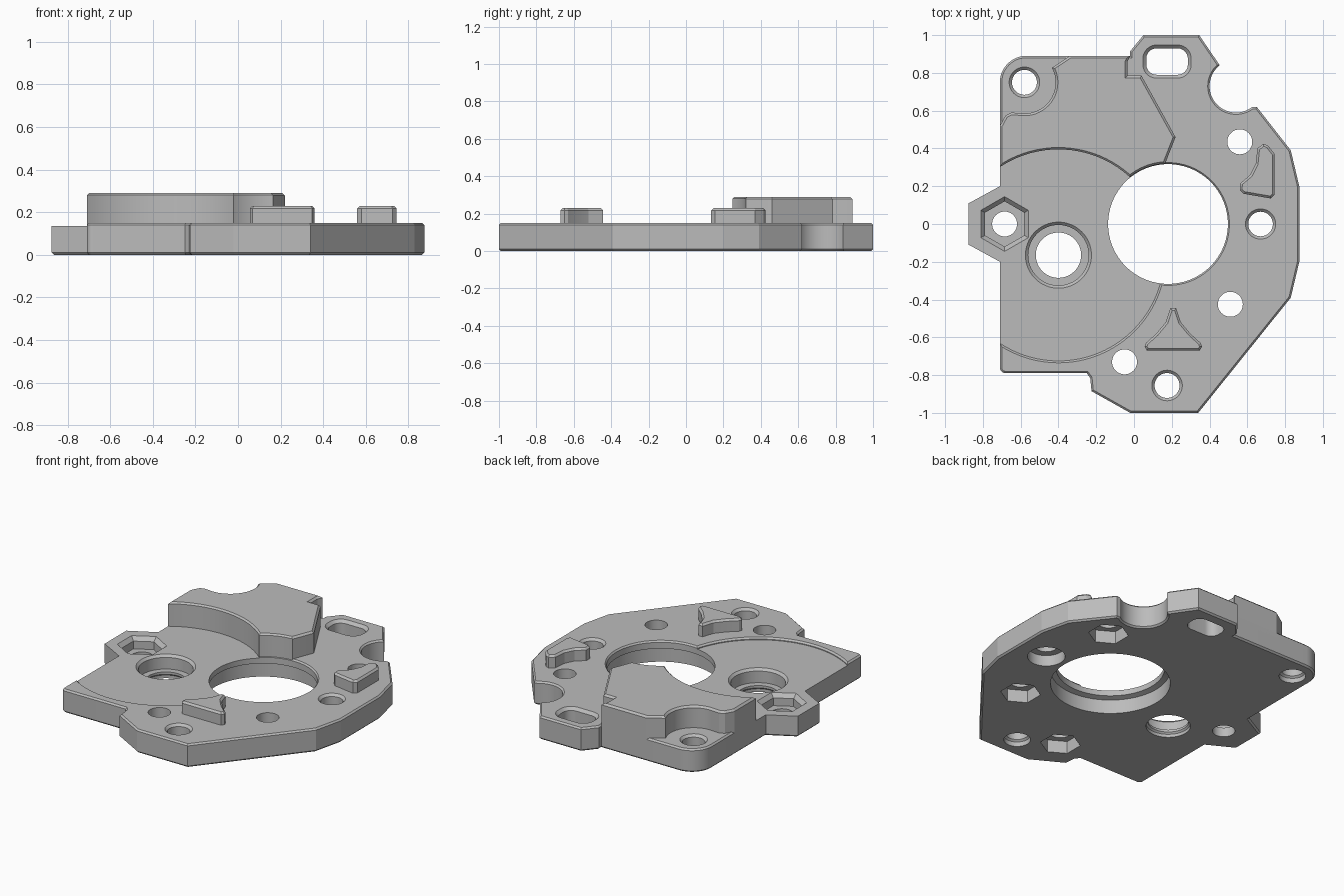
import bpy, bmesh
from math import cos, sin, radians

cube = bpy.data.objects.get("Cube")
if cube:
    bpy.data.objects.remove(cube, do_unlink=True)

grey = bpy.data.materials.new("machined grey")
grey.use_nodes = True
colour = (0.5, 0.5, 0.5, 1)
grey.diffuse_color = colour
grey.node_tree.nodes["Principled BSDF"].inputs["Base Color"].default_value = colour


def arc(cx, cy, r, a0, a1, n):
    """Points along an arc, angles in degrees."""
    angles = [radians(a0 + (a1 - a0) * i / n) for i in range(n + 1)]
    return [(cx + r * cos(a), cy + r * sin(a)) for a in angles]


def ring(cx, cy, r, sides=64, turn=0):
    return arc(cx, cy, r, turn, turn + 360, sides)[:-1]


def finish(name, bm):
    bmesh.ops.recalc_face_normals(bm, faces=bm.faces)
    mesh = bpy.data.meshes.new(name)
    bm.to_mesh(mesh)
    bm.free()
    mesh.materials.append(grey)
    obj = bpy.data.objects.new(name, mesh)
    bpy.context.collection.objects.link(obj)
    return obj


def loft(name, layers):
    """Closed solid through (outline, z) layers of equal point count."""
    bm = bmesh.new()
    rings = [[bm.verts.new((x, y, z)) for x, y in pts] for pts, z in layers]
    n = len(rings[0])
    for low, high in zip(rings, rings[1:]):
        for i in range(n):
            j = (i + 1) % n
            bm.faces.new((low[i], low[j], high[j], high[i]))
    bm.faces.new(rings[0][::-1])
    bm.faces.new(rings[-1])
    return finish(name, bm)


def slab(name, pts, z0, z1, chamfer, both=False):
    """Extruded outline with a chamfered top rim, and bottom rim if asked."""
    obj = loft(name, [(pts, z0), (pts, z1)])
    bm = bmesh.new()
    bm.from_mesh(obj.data)
    levels = (z0, z1) if both else (z1,)
    rim = [e for e in bm.edges
           if any(all(abs(v.co.z - z) < 1e-5 for v in e.verts) for z in levels)]
    bmesh.ops.bevel(bm, geom=rim, offset=chamfer, segments=1, affect='EDGES')
    bm.to_mesh(obj.data)
    bm.free()
    return obj


def turned(cx, cy, profile, sides=64, turn=0):
    """Cutter from (radius, z) steps."""
    return loft("cutter", [(ring(cx, cy, r, sides, turn), z) for r, z in profile])


def cut(obj, cutters):
    for c in cutters:
        c.hide_render = True
        mod = obj.modifiers.new("cut", 'BOOLEAN')
        mod.operation, mod.solver, mod.object = 'DIFFERENCE', 'EXACT', c
    graph = bpy.context.evaluated_depsgraph_get()
    mesh = bpy.data.meshes.new_from_object(obj.evaluated_get(graph))
    obj.modifiers.clear()
    obj.data = mesh
    for c in cutters:
        bpy.data.objects.remove(c, do_unlink=True)


T = 0.15            # plate top
RECESS = 0.135      # floor of the round recess
hub, pocket = (0.18, 0), (-0.4, -0.165)

# Base plate outline, with edge notch, rounded ear and side tab
outline = [(0.34, -1), (0.83, -0.39), (0.875, -0.2), (0.875, 0.2), (0.83, 0.39), (0.65, 0.62)]
outline += arc(0.54, 0.73, 0.14, -52, -232, 24)
outline += [(0.345, 1), (0.05, 1), (-0.02, 0.915), (-0.02, 0.89)]
outline += arc(-0.57, 0.75, 0.14, 90, 180, 12)
outline += [(-0.71, 0.2), (-0.875, 0.11), (-0.875, -0.11), (-0.71, -0.2)]
outline += arc(-0.68, -0.76, 0.03, 180, 270, 10)
outline += [(-0.25, -0.79), (-0.232, -0.815), (-0.225, -0.885), (-0.02, -1)]
plate = slab("base_plate", outline, 0, T, 0.01, both=True)

cutters = [
    # Round recess
    turned(*pocket, [(0.56, RECESS), (0.56, 0.14), (0.575, 0.155), (0.575, 0.3)], 96),
    # Main bore with a wider underside
    turned(*hub, [(0.35, -0.1), (0.35, 0.09), (0.317, 0.1),
                  (0.317, 0.14), (0.327, 0.152), (0.327, 0.3)], 96),
    # Stepped bearing seat
    turned(*pocket, [(0.13, -0.1), (0.13, 0.02), (0.12, 0.03), (0.12, 0.045), (0.16, 0.0451),
                     (0.16, 0.12), (0.177, 0.137), (0.177, 0.3)]),
    # Wide-bottomed hole
    turned(0.67, 0, [(0.11, -0.1), (0.11, 0.07), (0.065, 0.0701),
                     (0.065, 0.135), (0.082, 0.152), (0.082, 0.3)], 48),
    # Hexagonal pocket in the side tab and its hole
    turned(-0.685, 0, [(0.12, 0.06), (0.12, 0.11), (0.147, 0.137), (0.147, 0.3)], 6, 30),
    turned(-0.685, 0, [(0.066, -0.1), (0.066, 0.2)], 48),
]

# Chamfered mounting holes
for x, y in ((0.175, -0.855), (-0.58, 0.75)):
    cutters.append(turned(x, y, [(0.078, -0.1), (0.078, 0.03), (0.066, 0.04), (0.066, 0.135),
                                 (0.084, 0.153), (0.084, 0.3)], 48))

# Nut traps below with plain holes above
for x, y in ((0.56, 0.435), (0.51, -0.425), (-0.05, -0.73)):
    cutters.append(turned(x, y, [(0.118, -0.1), (0.118, 0.08)], 6, 30))
    cutters.append(turned(x, y, [(0.066, 0.05), (0.066, 0.3)], 48))


# Rounded slot
def slot(grow):
    pts = []
    for a, sx, sy in ((0, 1, 1), (90, -1, 1), (180, -1, -1), (270, 1, -1)):
        pts += arc(0.175 + sx * 0.055, 0.86 + sy * 0.015, 0.055 + grow, a, a + 90, 10)
    return pts


cutters.append(loft("cutter", [(slot(0), -0.1), (slot(0), 0.132), (slot(0.02), 0.152), (slot(0.02), 0.3)]))
cut(plate, cutters)

# Raised block, wrapped around the ear and trimmed by recess and bore
block_pts = [(-0.71, 0.2), (0.1, 0.2), (0.165, 0.32), (0.22, 0.46), (0.04, 0.785),
             (-0.035, 0.785), (-0.035, 0.86), (-0.02, 0.89), (-0.34, 0.89)]
block_pts += arc(-0.58, 0.75, 0.165, 28, -100, 18)
block_pts += [(-0.65, 0.59), (-0.68, 0.575), (-0.71, 0.52)]
block = slab("raised_block", block_pts, 0.11, 0.29, 0.012)
cut(block, [
    turned(*pocket, [(0.56, 0.05), (0.56, 0.28), (0.575, 0.295), (0.575, 0.4)], 96),
    turned(*hub, [(0.32, 0.05), (0.32, 0.28), (0.335, 0.295), (0.335, 0.4)], 96),
])

# Two small raised studs with concave sides
half = [(0.015, -0.445), (0.04, -0.52), (0.09, -0.58), (0.145, -0.63), (0.152, -0.65), (0.14, -0.67)]
front_pts = [(0.208 + x, y) for x, y in half] + [(0.208 - x, y) for x, y in half[::-1]]
front_stud = slab("front_stud", front_pts, 0.12, 0.23, 0.012)
side_pts = [(0.685, 0.425), (0.71, 0.415), (0.745, 0.37), (0.745, 0.155), (0.725, 0.135), (0.58, 0.16),
            (0.56, 0.18), (0.562, 0.215), (0.615, 0.26), (0.645, 0.32), (0.653, 0.4)]
side_stud = slab("side_stud", side_pts, 0.12, 0.23, 0.012)

# Smooth the curved walls, keep the edges crisp
bpy.ops.object.select_all(action='DESELECT')
for obj in (plate, block, front_stud, side_stud):
    obj.select_set(True)
bpy.context.view_layer.objects.active = plate
bpy.ops.object.shade_smooth_by_angle(angle=radians(10))
